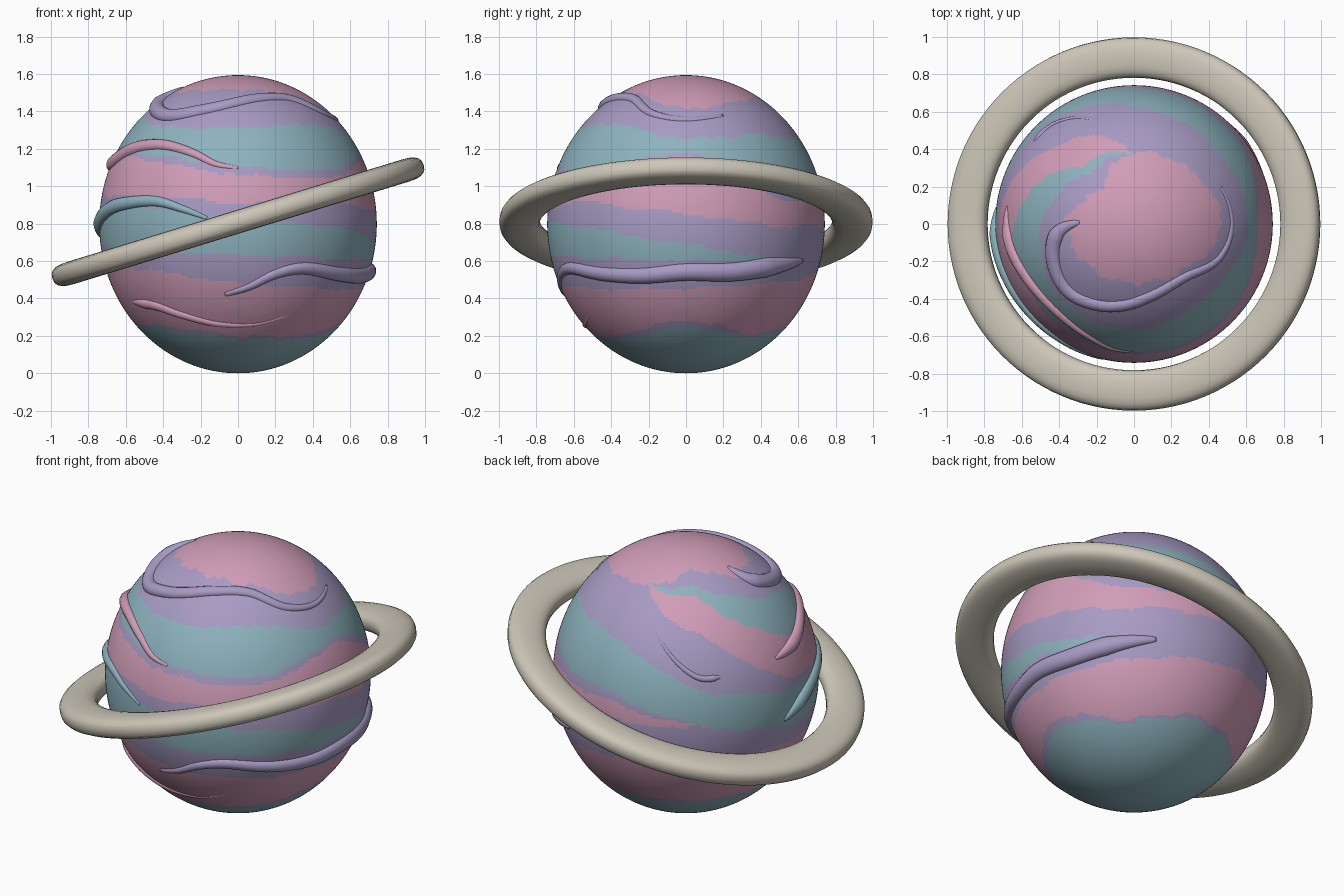
import bpy, bmesh, math
from mathutils import Vector

cube = bpy.data.objects.get("Cube")
if cube:
    bpy.data.objects.remove(cube, do_unlink=True)

RADIUS, HALF_HEIGHT, CENTRE_Z = 0.742, 0.797, 0.797


def make_material(name, rgb):
    mat = bpy.data.materials.new(name)
    mat.use_nodes = True
    mat.diffuse_color = (*rgb, 1)
    mat.node_tree.nodes["Principled BSDF"].inputs["Base Color"].default_value = (*rgb, 1)
    return mat


MATERIALS = {
    "pink": make_material("pink", (0.64, 0.34, 0.48)),
    "purple": make_material("purple", (0.39, 0.33, 0.55)),
    "teal": make_material("teal", (0.27, 0.45, 0.52)),
    "sand": make_material("sand", (0.61, 0.57, 0.48)),
}
COLOURS = list(MATERIALS)


def add_mesh(name, bm, materials):
    mesh = bpy.data.meshes.new(name)
    bmesh.ops.recalc_face_normals(bm, faces=bm.faces)
    for face in bm.faces:
        face.smooth = True
    bm.to_mesh(mesh)
    bm.free()
    for mat in materials:
        mesh.materials.append(mat)
    obj = bpy.data.objects.new(name, mesh)
    bpy.context.collection.objects.link(obj)
    return obj


def spline(values, t):
    """Smooth value through evenly spaced numbers, t from 0 to 1."""
    s = t * (len(values) - 1)
    i = min(int(s), len(values) - 2)
    f = s - i
    a, b = values[max(i - 1, 0)], values[i]
    c, d = values[i + 1], values[min(i + 2, len(values) - 1)]
    return b + 0.5 * f * (c - a + f * (2*a - 5*b + 4*c - d + f * (3*(b - c) + d - a)))


def linear(values, t):
    s = t * (len(values) - 1)
    i = min(int(s), len(values) - 2)
    return values[i] + (values[i + 1] - values[i]) * (s - i)


def on_planet(azimuth, z, scale=1.0):
    """Point on the planet; azimuth 0 is the front and 90 the model's left."""
    h = max(-1, min(1, (z - CENTRE_Z) / HALF_HEIGHT))
    r = RADIUS * math.sqrt(1 - h * h) * scale
    a = math.radians(azimuth)
    return Vector((r * math.sin(a), -r * math.cos(a), CENTRE_Z + h * HALF_HEIGHT * scale))


# Cloud bands from the top down: lower edge in hundredths, all round from the back
BANDS = [
    ("pink", (148, 155, 149, 151, 152, 150, 141, 146, 148)),
    ("purple", (148, 149, 139, 132, 131, 134, 125, 128, 123)),
    ("teal", (148, 145, 119, 117, 110, 108, 119, 100, 95)),
    ("purple", (148, 145, 119, 114, 106, 104, 117, 92, 90)),
    ("pink", (148, 128, 95, 95, 91, 92, 85, 78, 80)),
    ("purple", (123, 100, 90, 90, 82, 78, 69, 60, 60)),
    ("teal", (95, 80, 68, 67, 63, 62, 60, 60, 60)),
    ("purple", (90, 80, 68, 67, 63, 62, 60, 60, 60)),
    ("pink", (80, 80, 68, 67, 63, 62, 60, 60, 60)),
    ("purple", (55, 60, 57, 56, 48, 45, 45, 48, 55)),
    ("pink", (27, 26, 27, 25, 20, 20, 29, 20, 27)),
    ("purple", (25, 25, 26, 24, 18, 18, 25, 19, 25)),
]


def band_colour(point):
    angle = math.atan2(point.x, -point.y)
    t = angle / math.tau + 0.5
    ripple = 0.006 * math.sin(11 * angle + 9 * point.z) + 0.004 * math.sin(29 * angle)
    for colour, edges in BANDS:
        if point.z + ripple > linear(edges, t) / 100:
            return colour
    return "teal"


# Planet
bm = bmesh.new()
bmesh.ops.create_uvsphere(bm, u_segments=240, v_segments=160, radius=1)
for v in bm.verts:
    v.co = Vector((v.co.x * RADIUS, v.co.y * RADIUS, v.co.z * HALF_HEIGHT + CENTRE_Z))
for face in bm.faces:
    face.material_index = COLOURS.index(band_colour(face.calc_center_median()))
add_mesh("planet", bm, MATERIALS.values())

# Ring: flattened, rounded section swept round a slightly long loop
STEPS, SIDES = 112, 20
bm = bmesh.new()
loops = []
for i in range(STEPS):
    a = math.tau * i / STEPS
    loop = []
    for j in range(SIDES):
        b = math.tau * j / SIDES
        c, s = math.cos(b), math.sin(b)
        across = 0.108 * math.copysign(abs(c) ** 0.75, c)
        up = 0.062 * math.copysign(abs(s) ** 0.75, s)
        loop.append(bm.verts.new(((0.93 + across) * math.cos(a),
                                  (0.89 + across) * math.sin(a), up)))
    loops.append(loop)
for i in range(STEPS):
    here, after = loops[i], loops[(i + 1) % STEPS]
    for j in range(SIDES):
        k = (j + 1) % SIDES
        bm.faces.new((here[j], after[j], after[k], here[k]))
ring = add_mesh("ring", bm, [MATERIALS["sand"]])
ring.location.z = 0.81
ring.rotation_euler.y = math.radians(-17)


# Raised cloud swirls: tapered tubes half sunk into the planet
def add_swirl(name, colour, path, thickness):
    azimuths, heights = zip(*path)
    count, sides = 72, 14
    points = [on_planet(spline(azimuths, i / (count - 1)), spline(heights, i / (count - 1)), 0.99)
              for i in range(count)]
    bm = bmesh.new()
    rows = []
    for i, p in enumerate(points):
        t = i / (count - 1)
        along = (points[min(i + 1, count - 1)] - points[max(i - 1, 0)]).normalized()
        out = Vector((p.x / RADIUS**2, p.y / RADIUS**2, (p.z - CENTRE_Z) / HALF_HEIGHT**2))
        out = (out - along * out.dot(along)).normalized()
        side = along.cross(out)
        # Full near the head, thin at the tail
        size = thickness * min(1, 0.25 + 6 * t) * (1 - 0.75 * t ** 1.5)
        row = []
        for j in range(sides):
            b = math.tau * j / sides
            row.append(bm.verts.new(p + side * (1.15 * size * math.cos(b)) + out * (size * math.sin(b))))
        rows.append(row)
    for here, after in zip(rows, rows[1:]):
        for j in range(sides):
            k = (j + 1) % sides
            bm.faces.new((here[j], after[j], after[k], here[k]))
    bm.faces.new(rows[0])
    bm.faces.new(rows[-1])
    add_swirl_obj = add_mesh(name, bm, [MATERIALS[colour]])
    return add_swirl_obj


add_swirl("top_swirl", "purple",
          [(-92, 1.53), (-83, 1.46), (-66, 1.41), (-45, 1.38), (-23, 1.41), (13, 1.47),
           (45, 1.47), (69, 1.39), (90, 1.36), (113, 1.38)], 0.042)
add_swirl("upper_swirl", "pink",
          [(-98, 1.1), (-82, 1.13), (-66, 1.19), (-52, 1.22), (-37, 1.22),
           (-22, 1.18), (-10, 1.12), (0, 1.1)], 0.038)
add_swirl("middle_swirl", "teal",
          [(-97, 0.73), (-82, 0.82), (-68, 0.88), (-54, 0.91), (-37, 0.92),
           (-24, 0.88), (-13, 0.83)], 0.042)
add_swirl("lower_swirl", "purple",
          [(150, 0.6), (130, 0.57), (110, 0.54), (90, 0.54), (70, 0.52), (50, 0.53),
           (30, 0.56), (17, 0.53), (5, 0.46), (-6, 0.42)], 0.05)
add_swirl("bottom_swirl", "pink",
          [(-64, 0.38), (-46, 0.36), (-31, 0.31), (-11, 0.26), (11, 0.26), (32, 0.32)], 0.027)
add_swirl("back_swirl", "purple",
          [(-128, 1.08), (-138, 1.08), (-148, 1.15), (-160, 1.28), (-168, 1.38)], 0.018)
